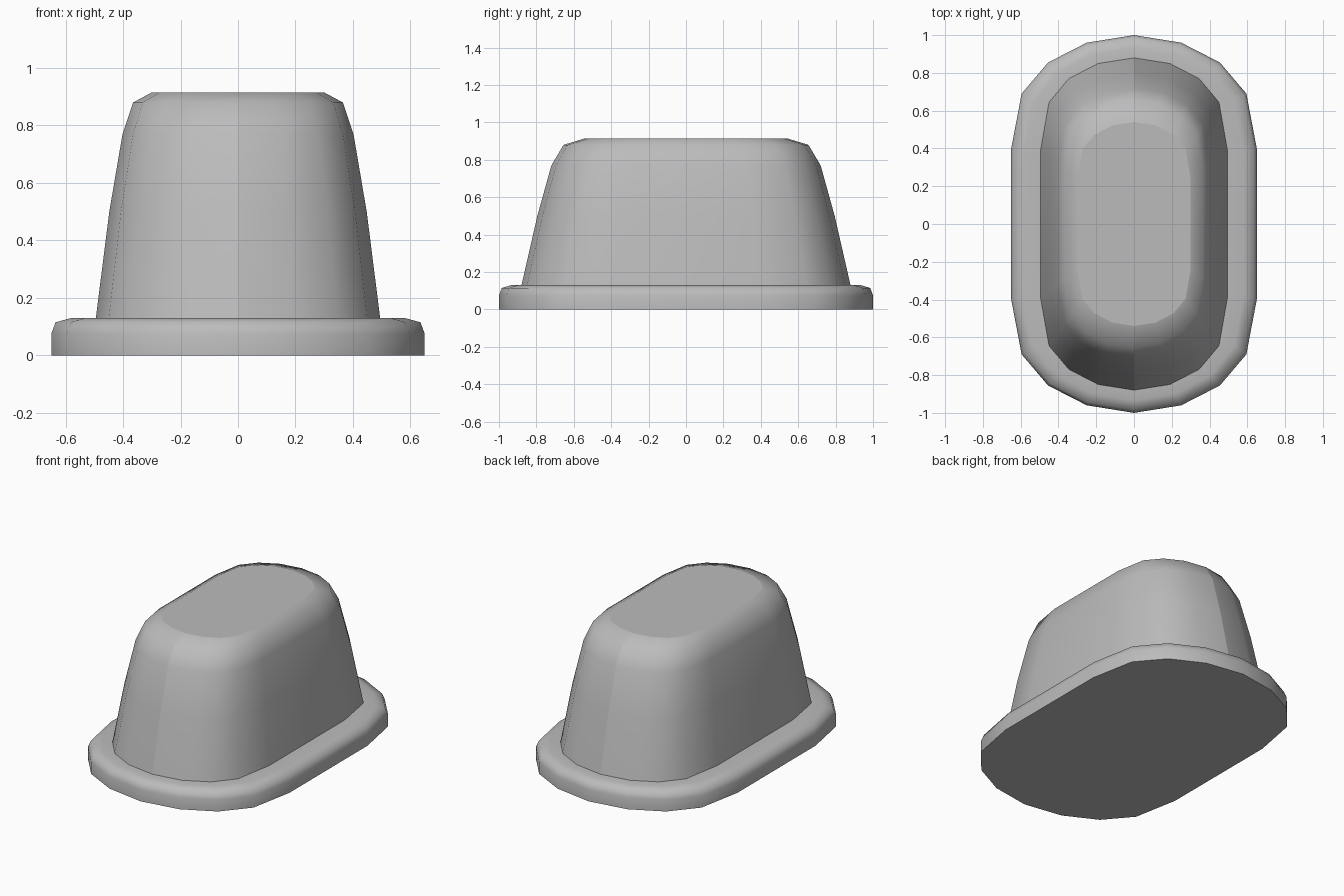
import bpy
import bmesh

cube = bpy.data.objects.get("Cube")
if cube:
    bpy.data.objects.remove(cube, do_unlink=True)

grey = bpy.data.materials.new("plain_grey")
grey.use_nodes = True
colour = (0.5, 0.5, 0.5, 1)
grey.diffuse_color = colour
grey.node_tree.nodes["Principled BSDF"].inputs["Base Color"].default_value = colour


def full_outline(quarter):
    """Mirror a quarter outline (side to end) into a closed loop."""
    back = quarter + [(-x, y) for x, y in reversed(quarter[:-1])]
    return back + [(-x, -y) for x, y in back]


def loft(name, quarter, rings, seam):
    """Stack scaled copies of an outline; rings hold half width, half length, height."""
    outline = full_outline(quarter)
    width, length = quarter[0][0], quarter[-1][1]
    bm = bmesh.new()
    loops = [[bm.verts.new((x * w / width, y * d / length, z)) for x, y in outline]
             for w, d, z in rings]
    n = len(outline)
    for low, high in zip(loops, loops[1:]):
        for i in range(n):
            j = (i + 1) % n
            bm.faces.new((low[i], low[j], high[j], high[i])).smooth = True
    caps = [bm.faces.new(loops[0][::-1]), bm.faces.new(loops[-1])]
    # Crisp cap borders, and a crease down the middle of each end
    for cap in caps:
        for e in cap.edges:
            e.smooth = False
    if seam:
        for e in bm.edges:
            if all(abs(v.co.x) < 1e-4 for v in e.verts):
                e.smooth = False
    mesh = bpy.data.meshes.new(name)
    bm.to_mesh(mesh)
    bm.free()
    mesh.materials.append(grey)
    obj = bpy.data.objects.new(name, mesh)
    bpy.context.collection.objects.link(obj)
    return obj


# Base flange with a softened upper edge
loft("base_flange",
     [(0.65, 0.40), (0.595, 0.69), (0.455, 0.855), (0.25, 0.96), (0, 1)],
     [(0.65, 1.0, 0), (0.65, 1.0, 0.075), (0.635, 0.985, 0.115),
      (0.58, 0.935, 0.13), (0.48, 0.86, 0.13)], False)

# Tapered body with a rounded shoulder
loft("tapered_body",
     [(0.495, 0.39), (0.45, 0.645), (0.345, 0.77), (0.19, 0.85), (0, 0.88)],
     [(0.495, 0.88, 0.128), (0.448, 0.795, 0.5), (0.402, 0.72, 0.77),
      (0.365, 0.655, 0.88), (0.30, 0.54, 0.915)], True)
